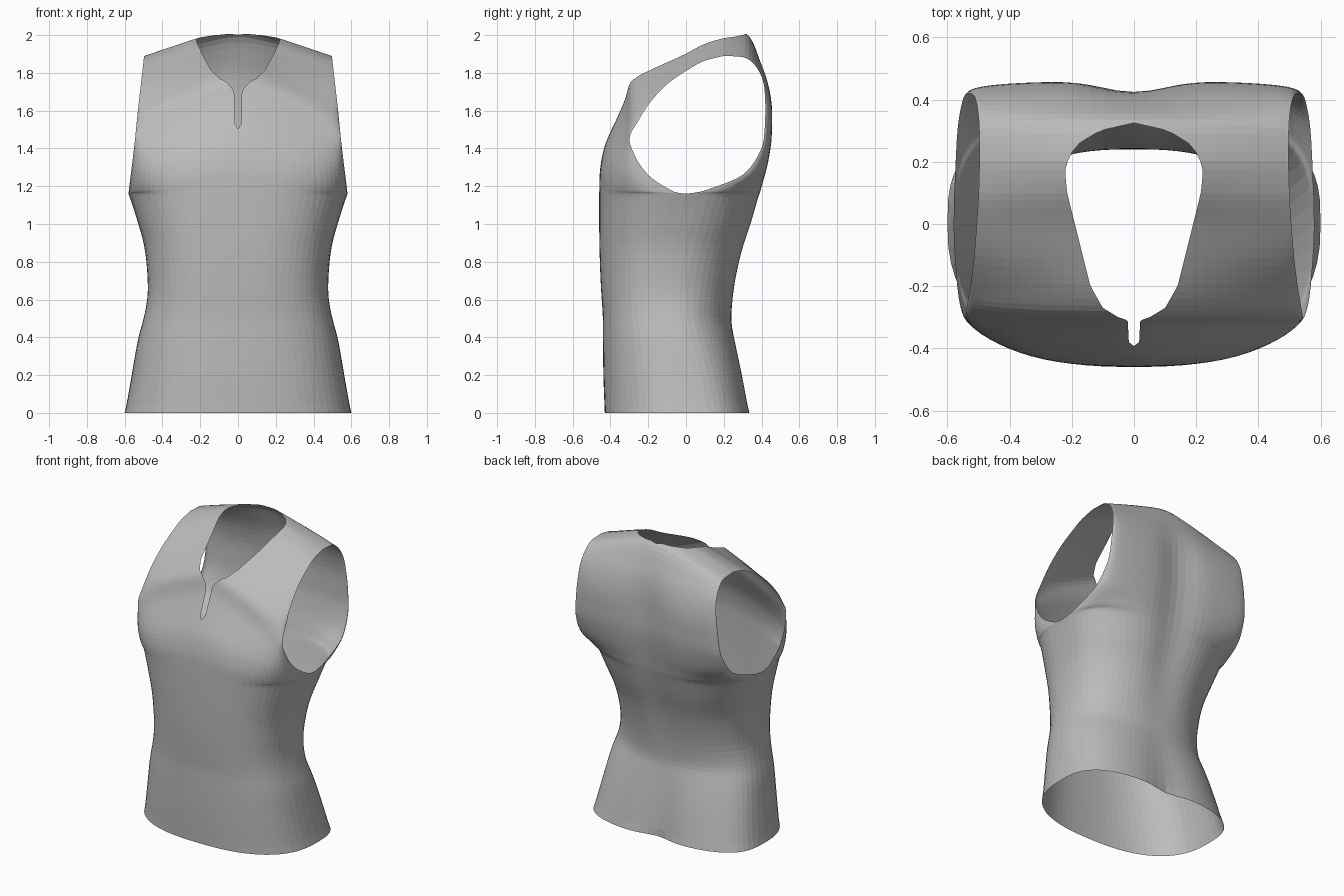
import bpy, bmesh, math
from mathutils import Vector

if "Cube" in bpy.data.objects:
    bpy.data.objects.remove(bpy.data.objects["Cube"])

HALF = 18      # columns on each side of the middle
STEPS = 4      # smoothed rows between two key rows

# Side seam x, y, z from hem to just below the underarm, and middle line y
LOWER_SIDE = [(.60, 0, 0), (.565, -.02, .2), (.53, -.05, .4), (.502, -.07, .5),
              (.478, -.08, .65), (.492, -.06, .85), (.53, -.03, 1.0)]
FRONT_Y = [-.43, -.438, -.44, -.44, -.45, -.458, -.46]
BACK_Y = [.342, .306, .262, .243, .262, .308, .358]

# Armhole edge y, z and the matching middle line y, z, from underarm to shoulder
FRONT_ARM = [(0, 1.16, -.46, 1.15), (-.05, 1.167, -.459, 1.21), (-.1, 1.19, -.457, 1.28),
             (-.2, 1.26, -.435, 1.41), (-.27, 1.36, -.38, 1.54), (-.3, 1.45, -.32, 1.68),
             (-.25, 1.55, -.295, 1.775), (-.2, 1.63, -.22, 1.845), (-.1, 1.74, -.11, 1.892),
             (0, 1.81, 0, 1.945), (.1, 1.865, .1, 2.01), (.2, 1.89, .2, 2.048)]
BACK_ARM = [(0, 1.16, .395, 1.13), (.07, 1.17, .405, 1.17), (.15, 1.195, .415, 1.22),
            (.3, 1.26, .432, 1.3), (.38, 1.36, .447, 1.38), (.412, 1.45, .457, 1.46),
            (.42, 1.6, .46, 1.6), (.415, 1.72, .435, 1.77), (.38, 1.82, .385, 1.9),
            (.3, 1.885, .318, 2.022), (.2, 1.89, .2, 2.048)]

# Roundness of the cross-section by height: 1 is an ellipse, less is boxier
FRONT_ROUND = [(0, .8), (.65, .78), (1.0, .74), (1.3, .72)]
BACK_ROUND = [(0, .66), (.3, .78), (.5, .9), (.85, .87), (1.13, .78), (1.4, .72)]

# Depth of the spine hollow by height
HOLLOW = [(0, .035), (.5, .003), (1.0, .03), (1.6, .042), (1.95, 0)]

# Neck opening: y and half width, with the slit at the front
NECK = [(-.398, -.04), (-.391, .016), (-.31, .02), (-.3, .05), (-.27, .1), (-.2, .14),
        (-.1, .165), (0, .19), (.1, .215), (.17, .222), (.22, .208), (.26, .175),
        (.3, .11), (.325, 0), (.345, -.1)]


def lerp_table(table, t):
    for (a, va), (b, vb) in zip(table, table[1:]):
        if t <= b:
            return va + (vb - va) * max(0, (t - a) / (b - a))
    return table[-1][1]


def arm_x(z):
    return lerp_table([(1.16, .58), (1.42, .548), (1.6, .53), (1.89, .497)], z)


def smooth_rows(rows):
    """Curves through the key rows that never overshoot them."""
    pts = [Vector(r) for r in rows]
    steps = [b - a for a, b in zip(pts, pts[1:])]
    slopes = [steps[0]]
    for d, e in zip(steps, steps[1:]):
        slopes.append(Vector([2 * p * q / (p + q) if p * q > 0 else 0 for p, q in zip(d, e)]))
    slopes.append(steps[-1])
    out = []
    for i, d in enumerate(steps):
        for k in range(STEPS):
            t = k / STEPS
            out.append(pts[i] + d * (t * t * (3 - 2 * t)) + slopes[i] * (t * (1 - t) ** 2)
                       - slopes[i + 1] * (t * t * (1 - t)))
    return out + [pts[-1]]


def panel_rows(middle, arm):
    """Rows from hem to underarm, then on up to the shoulder."""
    upper = [(arm_x(z), y, z, my, mz) for y, z, my, mz in arm]
    lower = [(x, y, z, m, z) for (x, y, z), m in zip(LOWER_SIDE, middle)]
    return smooth_rows(lower + upper[:1])[:-1] + smooth_rows(upper)


def panel(bm, rows, back):
    grid = []
    for ex, ey, ez, my, mz in rows:
        power = lerp_table(BACK_ROUND if back else FRONT_ROUND, mz)
        line = []
        for i in range(-HALF, HALF + 1):
            a = math.pi / 2 * (abs(i) / HALF) ** 1.25
            s = math.sin(a) ** power
            c = max(0, math.cos(a)) ** power
            x = math.copysign(ex * s, i)
            y = ey + (my - ey) * c
            z = mz + (ez - mz) * s ** 1.15
            if back:
                y -= lerp_table(HOLLOW, mz) * math.exp(-(x / .12) ** 2)
            line.append(bm.verts.new((x, y, z)))
        grid.append(line)
    for low, high in zip(grid, grid[1:]):
        for i in range(2 * HALF):
            quad = [low[i], low[i + 1], high[i + 1], high[i]]
            bm.faces.new(quad[::-1] if back else quad)


def neck(p):
    """Negative inside the neck opening."""
    return abs(p.x) - lerp_table(NECK, p.y) if p.z > 1.4 else 1.0


def cut_neck(bm):
    inside = {v for v in bm.verts if neck(v.co) < 0}
    cuts = []
    for e in list(bm.edges):
        a, b = e.verts
        if (a in inside) == (b in inside):
            continue
        if b in inside:
            a, b = b, a
        lo, hi = 0.0, 1.0
        for _ in range(14):
            mid = (lo + hi) / 2
            if neck(a.co.lerp(b.co, mid)) < 0:
                lo = mid
            else:
                hi = mid
        cuts.append(bmesh.utils.edge_split(e, a, min(max(hi, .01), .99))[1])
    bmesh.ops.connect_verts(bm, verts=cuts)
    bmesh.ops.delete(bm, geom=list(inside), context='VERTS')


# Sleeveless top: front and back panels joined at side seams and shoulders
bm = bmesh.new()
panel(bm, panel_rows(FRONT_Y, FRONT_ARM), False)
panel(bm, panel_rows(BACK_Y, BACK_ARM), True)
bmesh.ops.remove_doubles(bm, verts=bm.verts, dist=.0005)

# Relax the cloth everywhere but at the hem and armholes
for _ in range(4):
    bmesh.ops.smooth_vert(bm, verts=[v for v in bm.verts if not v.is_boundary], factor=.5,
                          use_axis_x=True, use_axis_y=True, use_axis_z=True)
cut_neck(bm)
mesh = bpy.data.meshes.new("sleeveless_top")
bm.to_mesh(mesh)
bm.free()
top = bpy.data.objects.new("sleeveless_top", mesh)
bpy.context.collection.objects.link(top)

# Cloth colour
cloth = bpy.data.materials.new("grey_cloth")
cloth.use_nodes = True
cloth.diffuse_color = (.5, .5, .5, 1)
cloth.node_tree.nodes["Principled BSDF"].inputs["Base Color"].default_value = (.5, .5, .5, 1)
mesh.materials.append(cloth)
